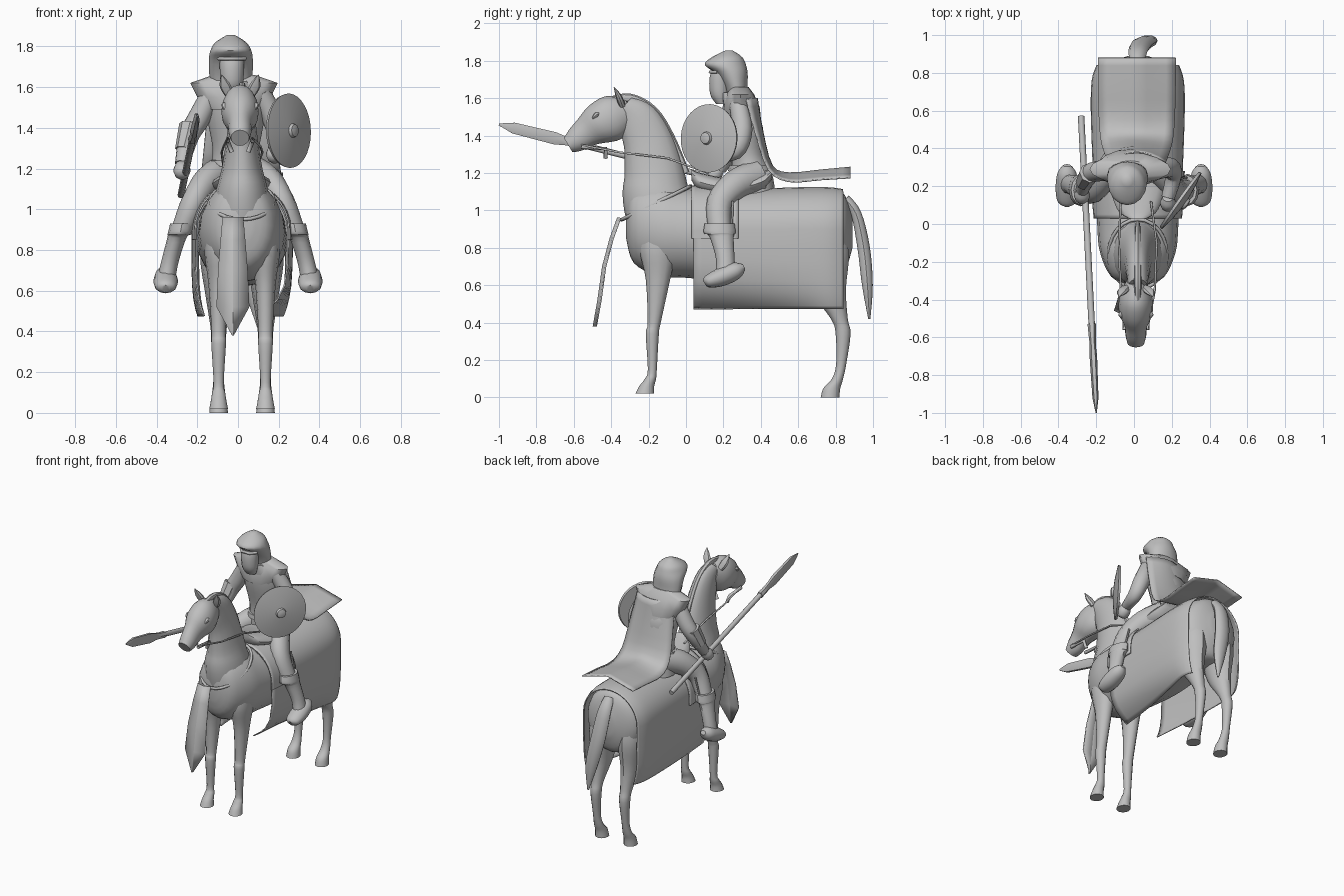
import bpy, bmesh, math
from mathutils import Vector

if "Cube" in bpy.data.objects:
    bpy.data.objects.remove(bpy.data.objects["Cube"], do_unlink=True)

grey = bpy.data.materials.new("plain_grey")
grey.use_nodes = True
grey.diffuse_color = (0.52, 0.52, 0.52, 1)
grey.node_tree.nodes["Principled BSDF"].inputs["Base Color"].default_value = grey.diffuse_color

X, Y, Z = Vector((1, 0, 0)), Vector((0, 1, 0)), Vector((0, 0, 1))
HORSE_X = 0.02
SIDES = {"left": 1, "right": -1}


def finish(name, bm, thickness=0.0, angle=40):
    bmesh.ops.recalc_face_normals(bm, faces=bm.faces)
    mesh = bpy.data.meshes.new(name)
    bm.to_mesh(mesh)
    bm.free()
    mesh.materials.append(grey)
    mesh.shade_smooth()
    mesh.set_sharp_from_angle(angle=math.radians(angle))
    obj = bpy.data.objects.new(name, mesh)
    bpy.context.collection.objects.link(obj)
    if thickness:
        solid = obj.modifiers.new("thickness", "SOLIDIFY")
        solid.thickness = thickness
        solid.offset = 0


def spline(points, steps):
    """Catmull-Rom interpolation through tuples of any length."""
    rows = [Vector(p) for p in points]
    if steps == 1:
        return rows
    result = []
    for i in range(len(rows) - 1):
        a, b, c, d = (rows[min(max(i + k, 0), len(rows) - 1)] for k in (-1, 0, 1, 2))
        for s in range(steps):
            t = s / steps
            result.append(b + (c - a) * (t / 2) + (a * 2 - b * 5 + c * 4 - d) * (t * t / 2)
                          + (b * 3 - a - c * 3 + d) * (t ** 3 / 2))
    return result + [rows[-1]]


def loft(name, points, axis=None, sides=16, steps=4):
    """Skin elliptical rings; each point is x, y, z, half width, half depth."""
    rows = spline(points, steps)
    centres = [Vector(r[:3]) for r in rows]
    bm = bmesh.new()
    rings = []
    for i, row in enumerate(rows):
        ahead = axis or centres[min(i + 1, len(rows) - 1)] - centres[max(i - 1, 0)]
        ahead = ahead.normalized()
        across = (X - ahead * X.dot(ahead)).normalized()
        other = ahead.cross(across)
        ring = []
        for k in range(sides):
            a = math.tau * k / sides
            offset = across * (row[3] * math.cos(a)) + other * (row[4] * math.sin(a))
            ring.append(bm.verts.new(centres[i] + offset))
        rings.append(ring)
    for low, high in zip(rings, rings[1:]):
        for k in range(sides):
            n = (k + 1) % sides
            bm.faces.new((low[k], low[n], high[n], high[k]))
    bm.faces.new(rings[0])
    bm.faces.new(rings[-1])
    finish(name, bm)


def sheet(name, rows, thickness=0.008, angle=40):
    """Thin cloth through rows of equally many points."""
    bm = bmesh.new()
    grid = [[bm.verts.new(p) for p in row] for row in rows]
    for a, b in zip(grid, grid[1:]):
        for k in range(len(a) - 1):
            bm.faces.new((a[k], a[k + 1], b[k + 1], b[k]))
    finish(name, bm, thickness, angle)


def drape(name, stations, bottom):
    """Cloth over the back; stations are y, half width, top, left tuck, right tuck."""
    rows = []
    for y, w, top, left, right in spline(stations, 4):
        hang = [(0.9 + (bottom - 0.9) * t, t ** 5) for t in (1, 0.96, 0.9, 0.8, 0.65, 0.4, 0.2)]
        row = [(HORSE_X - w + right * d, y, z) for z, d in hang]
        for k in range(17):
            a = math.pi * k / 16
            row.append((HORSE_X - w * math.cos(a), y, 0.9 + (top - 0.9) * math.sin(a)))
        row += [(HORSE_X + w - left * d, y, z) for z, d in reversed(hang)]
        rows.append(row)
    sheet(name, rows)


def cord(name, points, radius=0.006, cyclic=False):
    curve = bpy.data.curves.new(name, "CURVE")
    curve.dimensions = "3D"
    curve.bevel_depth = radius
    curve.bevel_resolution = 1
    line = curve.splines.new("POLY")
    line.points.add(len(points) - 1)
    for dot, p in zip(line.points, points):
        dot.co = (*p, 1)
    line.use_cyclic_u = cyclic
    curve.materials.append(grey)
    obj = bpy.data.objects.new(name, curve)
    bpy.context.collection.objects.link(obj)


def along(x, rows):
    """Give every row the same x."""
    return [(x, *r) for r in rows]


# Horse body, neck, head and tail
loft("horse_body", along(HORSE_X, [
    (-.32, .93, .05, .08), (-.28, .92, .14, .2), (-.15, .9, .2, .25), (0, .88, .215, .24),
    (.3, .86, .225, .24), (.6, .88, .235, .23), (.78, .88, .215, .23), (.85, .88, .16, .2),
    (.89, .88, .05, .08)]), axis=Y, sides=20)
loft("horse_neck", along(HORSE_X, [
    (-.12, .92, .15, .19), (-.16, 1.08, .13, .18), (-.17, 1.2, .1, .16),
    (-.2, 1.36, .075, .135), (-.26, 1.49, .06, .11), (-.33, 1.56, .05, .06)]))
loft("horse_head", along(.01, [
    (-.3, 1.53, .05, .07), (-.38, 1.5, .085, .12), (-.46, 1.465, .09, .113),
    (-.53, 1.42, .062, .083), (-.59, 1.375, .055, .065), (-.63, 1.35, .045, .045)]))
loft("mane", along(HORSE_X, [
    (-.42, 1.59, .015, .015), (-.3, 1.6, .02, .025), (-.18, 1.53, .02, .03),
    (-.09, 1.39, .02, .03), (0, 1.2, .012, .02)]), sides=8)
loft("tail", [
    (.02, .85, 1.06, .035, .03), (.02, .91, .98, .05, .03), (.04, .95, .8, .055, .035),
    (.08, .97, .6, .045, .03), (.1, .98, .42, .006, .006)], sides=10)

# Horse legs, ears and eyes
for side, s in SIDES.items():
    x = HORSE_X + .115 * s
    loft("front_leg_" + side, along(x, [
        (-.15, .95, .05, .08), (-.15, .8, .07, .1), (-.15, .63, .05, .065), (-.17, .4, .035, .035),
        (-.18, .34, .036, .035), (-.18, .15, .025, .024), (-.19, .1, .032, .03),
        (-.21, .06, .038, .04), (-.22, .02, .046, .05)]), axis=Z, sides=12)
    loft("hind_leg_" + side, along(x, [
        (.74, .98, .05, .08), (.745, .78, .09, .125), (.76, .58, .065, .095), (.82, .42, .04, .045),
        (.84, .34, .036, .04), (.83, .18, .026, .027), (.81, .1, .032, .03),
        (.78, .05, .04, .045), (.77, 0, .046, .05)]), axis=Z, sides=12)
    loft("horse_ear_" + side, [
        (.01 + .05 * s, -.34, 1.56, .022, .018), (.01 + .075 * s, -.36, 1.61, .026, .016),
        (.01 + .09 * s, -.385, 1.66, .002, .002)], sides=8)
    eye = along(.01 + .075 * s, [(-.5, 1.49, .004, .004), (-.48, 1.51, .018, .014),
                                 (-.46, 1.52, .004, .004)])
    loft("horse_eye_" + side, eye, sides=8)

# Horse blanket, saddle and tack
drape("horse_blanket", [
    (.04, .225, 1.11, .15, .04), (.3, .235, 1.11, .13, .03), (.6, .245, 1.12, .08, .03),
    (.76, .24, 1.12, .04, .03), (.84, .215, 1.11, .03, .03)], .475)
drape("saddle_pad", [(.03, .23, 1.13, 0, 0), (.15, .24, 1.13, 0, 0), (.28, .245, 1.13, 0, 0)], .85)
loft("saddle_seat", along(HORSE_X, [
    (.03, 1.19, .05, .03), (.08, 1.15, .11, .05), (.25, 1.12, .16, .05),
    (.4, 1.15, .15, .05), (.46, 1.2, .1, .03)]), axis=Y)
ring = []
for k in range(24):
    a = math.tau * k / 24
    ring.append((HORSE_X + .155 * math.sin(a), -.16 - .185 * math.cos(a), 1.04 - .09 * math.cos(a)))
cord("chest_strap", ring, .01, cyclic=True)
for side, s in SIDES.items():
    cord("rein_" + side, [(.01 + .06 * s, -.56, 1.35), (.02 + .09 * s, -.35, 1.31),
                          (.02 + .1 * s, -.1, 1.28), (.01 + .08 * s, .12, 1.2)])
    cord("bit_" + side, [(.01 + .06 * s, -.56, 1.34), (.01 + .06 * s, -.43, 1.33),
                         (.01 + .04 * s, -.43, 1.28)], .012)
    cord("stirrup_strap_" + side, [(.25 * s, .25, 1.05), (.31 * s, .24, .8), (.36 * s, .2, .6)])

# Pointed chest banner with a centre ridge
sheet("chest_banner", [
    [(-.025 - w, y, z), (-.025, y - .015, z), (-.025 + w, y, z)]
    for y, z, w in [(-.35, .96, .05), (-.39, .85, .06), (-.43, .7, .072),
                    (-.455, .52, .08), (-.48, .38, .003)]], angle=10)

# Rider torso, hood and face
loft("torso", along(-.01, [
    (.36, 1.08, .14, .12), (.35, 1.2, .125, .11), (.33, 1.3, .115, .09), (.31, 1.45, .14, .1),
    (.28, 1.55, .13, .08), (.25, 1.63, .06, .06)]), axis=Z)
loft("hood", along(-.035, [
    (.285, 1.57, .09, .06), (.27, 1.65, .105, .06), (.245, 1.73, .108, .085), (.21, 1.78, .1, .11),
    (.22, 1.82, .075, .08), (.23, 1.855, .02, .02)]), axis=Z)
loft("face", along(-.03, [
    (.19, 1.57, .04, .03), (.18, 1.62, .055, .05), (.18, 1.7, .06, .055),
    (.19, 1.76, .06, .05)]), axis=Z, sides=12)
cord("brow_band", [(-.095, .17, 1.74), (-.06, .13, 1.74), (0, .13, 1.74), (.035, .17, 1.74)], .01)
loft("belt", along(-.01, [(.345, 1.21, .135, .12), (.34, 1.24, .13, .11)]), axis=Z, steps=1)

# Shoulder mantle and cape, which spreads into a low ridge behind
loft("mantle", along(-.02, [
    (.285, 1.66, .1, .05), (.29, 1.62, .215, .075), (.295, 1.55, .18, .1),
    (.3, 1.49, .14, .1)]), axis=Z, steps=1)
columns = [k / 4 - 1 for k in range(9)]
sheet("cape", [
    [(.015 + w * u, y - arch * u * u, z - drop * abs(u)) for u in columns]
    for y, z, w, arch, drop in spline([
        (.38, 1.6, .15, .06, 0), (.41, 1.42, .17, .04, 0), (.46, 1.24, .19, .02, .02),
        (.55, 1.2, .2, 0, .045), (.72, 1.215, .205, 0, .05), (.88, 1.23, .205, 0, .055)], 3)])

# Rider legs and boots
for side, s in SIDES.items():
    loft("thigh_" + side, [
        (.06 * s, .38, 1.18, .08, .09), (.145 * s, .27, 1.14, .07, .08),
        (.215 * s, .18, 1.04, .062, .07), (.275 * s, .18, .9, .052, .06)], sides=12)
    loft("boot_" + side, [
        (.275 * s, .18, .93, .058, .08), (.285 * s, .18, .88, .06, .085),
        (.3 * s, .19, .86, .047, .065), (.335 * s, .21, .74, .043, .05),
        (.355 * s, .21, .64, .045, .055)], axis=Z, sides=12)
    loft("foot_" + side, along(.355 * s, [
        (.31, .7, .02, .015), (.27, .68, .05, .045), (.19, .645, .06, .05),
        (.12, .62, .05, .035), (.1, .61, .02, .02)]), sides=12)

# Arms and hands
arms = {
    "right": [(-.13, .28, 1.57, .05, .05), (-.19, .28, 1.45, .055, .055),
              (-.24, .26, 1.36, .05, .05), (-.275, .18, 1.22, .035, .035)],
    "left": [(.11, .28, 1.57, .05, .05), (.18, .3, 1.43, .055, .055),
             (.21, .26, 1.32, .045, .05), (.18, .14, 1.3, .035, .035)]}
for side, path in arms.items():
    loft("arm_" + side, path, sides=12)
    hand = Vector(path[-1][:3])
    loft("hand_" + side, [(*(hand + Vector((0, -d, -d))), r, r) for d, r in
                          [(0, .03), (.025, .042), (.05, .035), (.06, .015)]], sides=10)
loft("forearm_guard", [(-.235, .27, 1.41, .055, .055), (-.265, .22, 1.29, .045, .045)],
     sides=8, steps=1)

# Spear: shaft and blade share one straight line
butt, tip = Vector((-.28, .57, 1.07)), Vector((-.2, -1, 1.46))
loft("spear_shaft", [(*butt.lerp(tip, t), .017, .017) for t in (0, .72)], sides=10, steps=1)
loft("spear_blade", [(*butt.lerp(tip, t), w, h) for t, w, h in [
    (.7, .022, .024), (.73, .02, .022), (.77, .016, .026), (.81, .02, .038), (.95, .016, .034),
    (1, .003, .006)]], sides=6, steps=1)

# Round shield with rim and boss
facing = Vector((.82, -.58, .03)).normalized()
centre = Vector((.24, .13, 1.385))
loft("shield", [(*(centre + facing * t), r, r) for t, r in [
    (0, .178), (.015, .183), (.018, .168), (.03, .1), (.036, .035), (.05, .03), (.055, .012)]],
     axis=facing, sides=32, steps=1)
